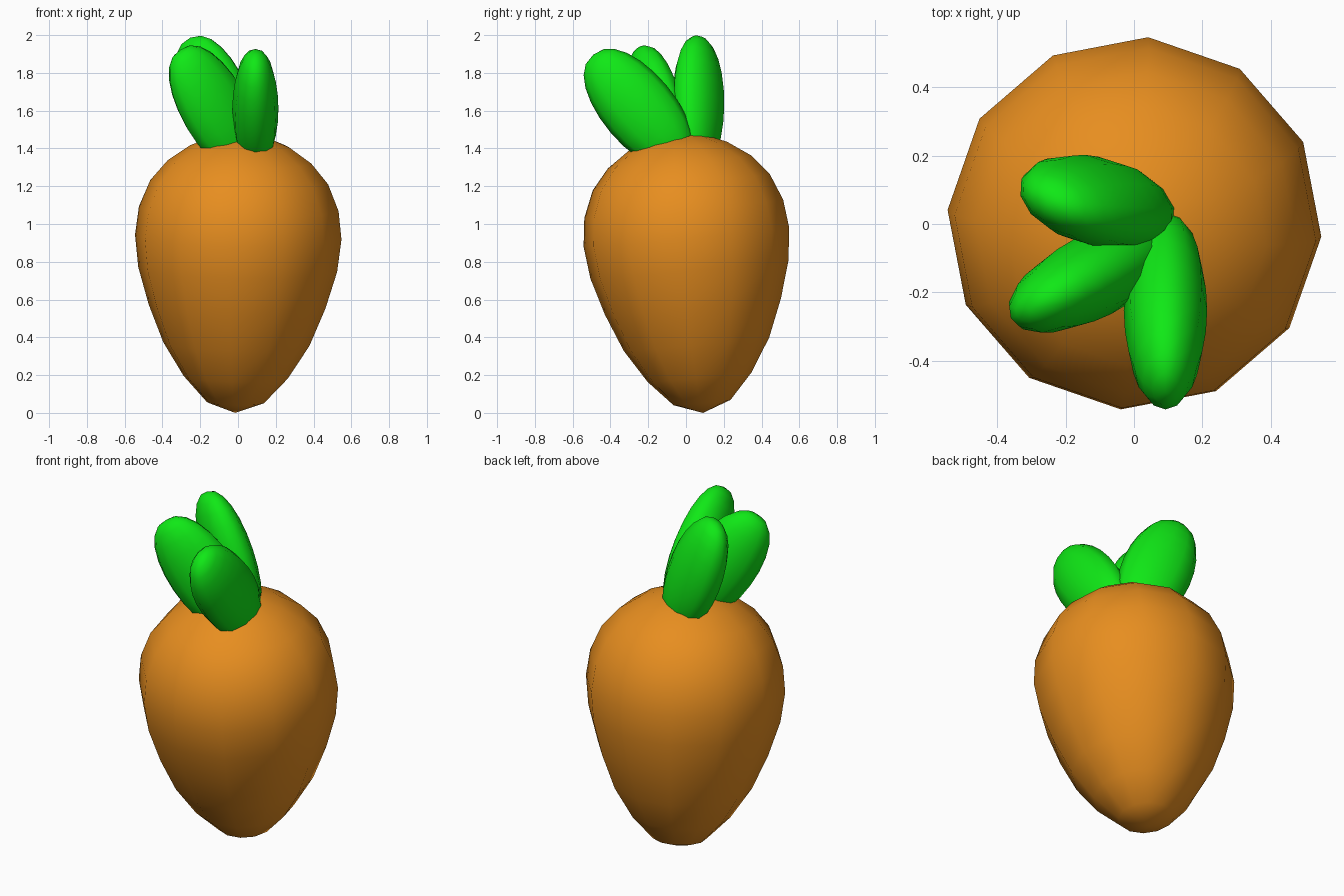
import bpy, bmesh
from math import radians, sin, cos, pi
from mathutils import Matrix

if "Cube" in bpy.data.objects:
    bpy.data.objects.remove(bpy.data.objects["Cube"])


def material(name, rgb):
    m = bpy.data.materials.new(name)
    m.diffuse_color = (*rgb, 1)
    m.use_nodes = True
    m.node_tree.nodes["Principled BSDF"].inputs["Base Color"].default_value = m.diffuse_color
    return m


def finish(name, bm, mat):
    bmesh.ops.recalc_face_normals(bm, faces=bm.faces)
    for f in bm.faces:
        f.smooth = True
    me = bpy.data.meshes.new(name)
    bm.to_mesh(me)
    bm.free()
    me.materials.append(mat)
    ob = bpy.data.objects.new(name, me)
    bpy.context.collection.objects.link(ob)
    return ob


def rot(angle, axis):
    return Matrix.Rotation(radians(angle), 4, axis)


def revolve(profile, z_bottom, z_top, sides=12, turn=0):
    """Closed body of revolution with a pole at each end."""
    bm = bmesh.new()
    bottom = bm.verts.new((0, 0, z_bottom))
    top = bm.verts.new((0, 0, z_top))
    angles = [2 * pi * i / sides + radians(turn) for i in range(sides)]
    rings = [[bm.verts.new((r * cos(a), r * sin(a), z)) for a in angles]
             for r, z in profile]
    for i in range(sides):
        j = (i + 1) % sides
        bm.faces.new((bottom, rings[0][j], rings[0][i]))
        bm.faces.new((top, rings[-1][i], rings[-1][j]))
        for lo, hi in zip(rings, rings[1:]):
            bm.faces.new((lo[i], lo[j], hi[j], hi[i]))
    return bm


orange = material("orange", (0.8, 0.27, 0.014))
green = material("green", (0.005, 0.81, 0.008))

# Root: tapered 12-sided body of revolution, slightly tilted
root_profile = [(0.152, 0.055), (0.277, 0.19), (0.388, 0.366), (0.469, 0.565),
                (0.528, 0.763), (0.548, 0.935), (0.53, 1.085), (0.472, 1.227),
                (0.381, 1.335), (0.262, 1.418), (0.135, 1.47)]
bm = revolve(root_profile, 0, 1.49, turn=-4.2)
bm.transform(Matrix.Translation((-0.015, 0.09, 0)) @ rot(5.4, 'X') @ rot(1, 'Y'))
finish("root", bm, orange)

# Leaves: blunt flattened ellipsoids, leaning outwards along a heading
leaf_profile = [(sin(pi * k / 12) ** 0.85, -cos(pi * k / 12)) for k in range(1, 12)]


def leaf(name, centre, heading, lean, spin):
    bm = revolve(leaf_profile, -1, 1)
    bm.transform(Matrix.Translation(centre) @ rot(heading, 'Z') @ rot(lean, 'Y')
                 @ rot(spin, 'Z') @ Matrix.Diagonal((0.194, 0.122, 0.373, 1)))
    finish(name, bm, green)


leaf("leaf_front", (0.092, -0.252, 1.61), -90, 40, 0)
leaf("leaf_left", (-0.123, -0.155, 1.61), 207, 33, 0)
leaf("leaf_back", (-0.107, 0.065, 1.643), 178, 23, -24)
